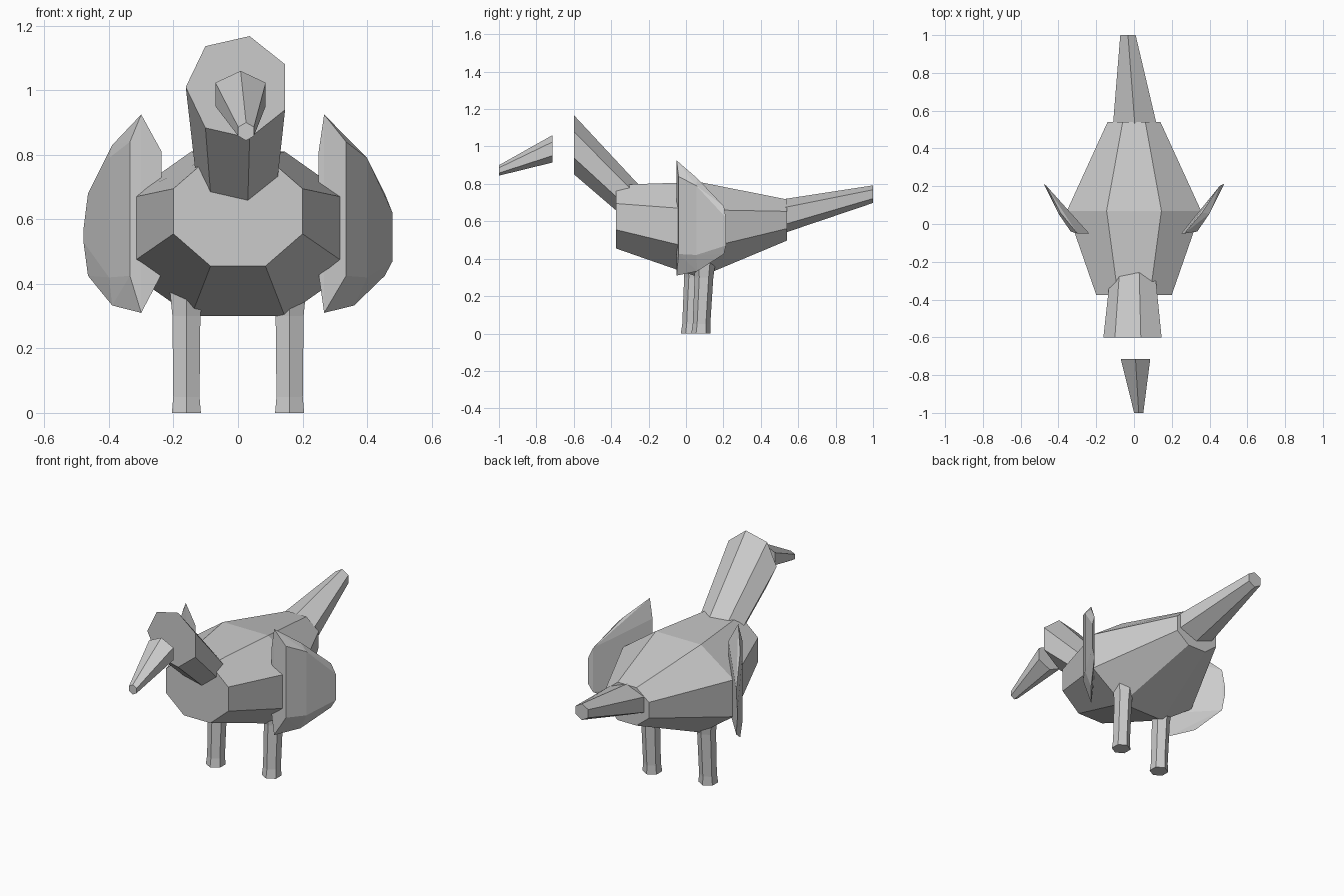
import bpy, bmesh, math
from mathutils import Vector

cube = bpy.data.objects.get("Cube")
if cube:
    bpy.data.objects.remove(cube, do_unlink=True)

grey = bpy.data.materials.new("plain grey")
grey.use_nodes = True
grey.diffuse_color = (0.6, 0.6, 0.6, 1)
grey.node_tree.nodes["Principled BSDF"].inputs["Base Color"].default_value = (0.6, 0.6, 0.6, 1)


def finish(name, bm):
    bmesh.ops.recalc_face_normals(bm, faces=bm.faces)
    mesh = bpy.data.meshes.new(name)
    bm.to_mesh(mesh)
    bm.free()
    mesh.materials.append(grey)
    obj = bpy.data.objects.new(name, mesh)
    bpy.context.collection.objects.link(obj)
    return obj


def loft(name, rings):
    """Skin a list of point rings and cap both ends."""
    bm = bmesh.new()
    loops = [[bm.verts.new(p) for p in ring] for ring in rings]
    n = len(loops[0])
    for a, b in zip(loops, loops[1:]):
        for i in range(n):
            j = (i + 1) % n
            bm.faces.new((a[i], a[j], b[j], b[i]))
    bm.faces.new(loops[0])
    bm.faces.new(loops[-1])
    return finish(name, bm)


def polygon(sides, start, rx, ry):
    angles = [math.radians(start) + math.tau * i / sides for i in range(sides)]
    return [(rx * math.cos(a), ry * math.sin(a)) for a in angles]


def upright_ring(sides, start, x, y, z, rx, rz):
    return [(x + u, y, z + v) for u, v in polygon(sides, start, rx, rz)]


def octagon(y, z, wide, narrow, tall, low):
    quarter = [(wide, low), (narrow, tall)]
    half = quarter + [(-u, v) for u, v in reversed(quarter)]
    return [(u, y, z + v) for u, v in half + [(-u, -v) for u, v in half]]


# Body: chest, widest section, rump
loft("body", [
    octagon(-0.375, 0.625, 0.20, 0.085, 0.17, 0.07),
    octagon(0.07, 0.555, 0.355, 0.145, 0.255, 0.107),
    octagon(0.54, 0.607, 0.14, 0.06, 0.11, 0.046),
])

# Seven-sided neck and head
loft("neck_and_head", [
    upright_ring(7, 180, 0, -0.6, 1.01, 0.162, 0.162),
    upright_ring(7, 180, 0, -0.22, 0.643, 0.12, 0.12),
])

# Beak, set apart from the head
loft("beak", [
    upright_ring(6, 90, 0.008, -0.715, 0.987, 0.09, 0.073),
    upright_ring(6, 90, 0.025, -1.0, 0.872, 0.028, 0.028),
])

# Tail
loft("tail", [
    upright_ring(6, 90, 0.008, 0.48, 0.617, 0.142, 0.095),
    upright_ring(6, 90, -0.032, 1.0, 0.745, 0.047, 0.047),
])

# Legs with slightly flared feet
for name, x, y in (("left_leg", 0.16, 0.08), ("right_leg", -0.16, 0.024)):
    rings = []
    for z, r, shift in ((0, 0.052, 0), (0.05, 0.047, 0.003), (0.3, 0.05, 0.016), (0.42, 0.064, 0.02)):
        rings.append([(x + u, y + shift + v, z) for u, v in polygon(6, 90, r, r)])
    loft(name, rings)


# Wings: faceted plates swept back from a blunt leading edge
def wing(name, side, apex, bend, rear, inner, tip_low, tip_high):
    columns = [
        (apex, -0.05, 0.31, 0.925),
        (inner, -0.05, 0.43, 0.81),
        (0.335, -0.04, 0.425, 0.84),
        (0.40, 0.055, 0.42, 0.79),
        (bend, 0.06, 0.333, 0.83),
        (rear, 0.203, 0.425, 0.68),
        (0.479, 0.213, tip_low, tip_high),
    ]
    bm = bmesh.new()
    for x, y, low, high in columns:
        for z in (low, high):
            bm.verts.new(Vector((side * x, y, z)))
    hull = bmesh.ops.convex_hull(bm, input=bm.verts)
    spare = [v for v in hull["geom_interior"] if isinstance(v, bmesh.types.BMVert)]
    bmesh.ops.delete(bm, geom=spare, context='VERTS')
    finish(name, bm)


wing("left_wing", 1, 0.267, 0.36, 0.455, 0.25, 0.47, 0.62)
wing("right_wing", -1, 0.30, 0.39, 0.465, 0.237, 0.53, 0.57)
